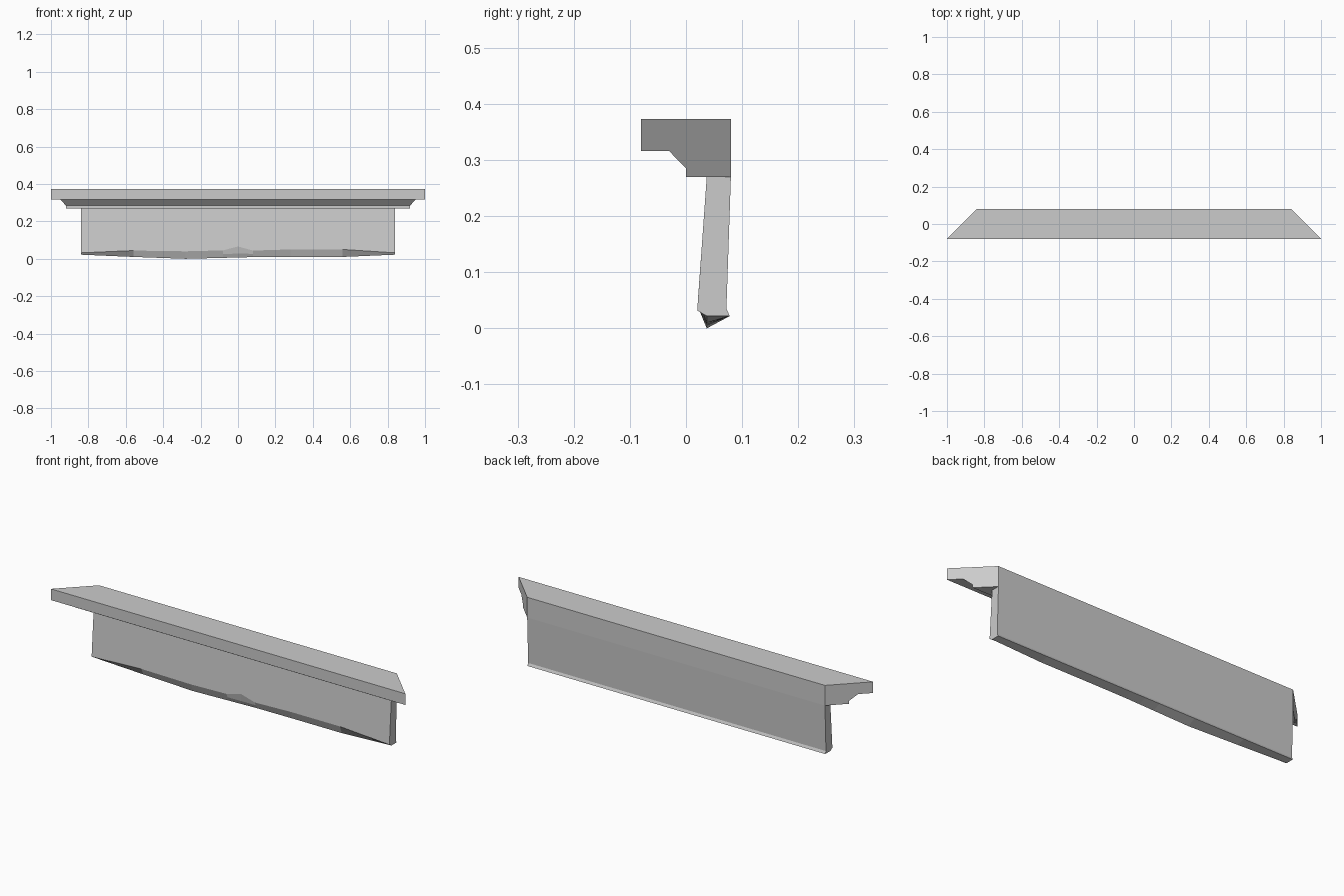
import bpy
import bmesh

cube = bpy.data.objects.get("Cube")
if cube:
    bpy.data.objects.remove(cube, do_unlink=True)

stone = bpy.data.materials.new("pale_grey_stone")
stone.use_nodes = True
colour = (0.6, 0.6, 0.6, 1)
stone.diffuse_color = colour
stone.node_tree.nodes["Principled BSDF"].inputs["Base Color"].default_value = colour


def loft(name, sections):
    """Skin a row of closed cross-sections and cap both ends."""
    bm = bmesh.new()
    rings = [[bm.verts.new(p) for p in section] for section in sections]
    count = len(rings[0])
    for a, b in zip(rings, rings[1:]):
        for i in range(count):
            j = (i + 1) % count
            bm.faces.new((a[i], a[j], b[j], b[i]))
    bm.faces.new(rings[0])
    bm.faces.new(rings[-1])
    bmesh.ops.recalc_face_normals(bm, faces=bm.faces)
    mesh = bpy.data.meshes.new(name)
    bm.to_mesh(mesh)
    bm.free()
    mesh.materials.append(stone)
    obj = bpy.data.objects.new(name, mesh)
    bpy.context.collection.objects.link(obj)
    return obj


# Cornice: moulded profile with ends mitred at 45 degrees
profile = [(-0.08, 0.373), (0.08, 0.373), (0.08, 0.27), (0, 0.27),
           (0, 0.285), (-0.03, 0.316), (-0.08, 0.316)]
loft("cornice", [[(side * (0.92 - y), y, z) for y, z in profile]
                 for side in (-1, 1)])


# Panel: leaning slab with a worn, chipped bottom edge
def panel_section(x, chamfer_z, keel_z):
    chamfer_y = 0.02 + 0.07 * (chamfer_z - 0.032)
    mid = ((chamfer_y + 0.037) / 2, (chamfer_z + keel_z) / 2)
    if x == 0:
        mid = (0.026, 0.028)  # central chip
    points = [(0.08, 0.27), (0.037, 0.27), (chamfer_y, chamfer_z), mid,
              (0.037, keel_z), (0.078, 0.022), (0.072, 0.035)]
    return [(x, y, z) for y, z in points]


# x position, top of chamfer, lowest edge
stations = [(-0.84, 0.032, 0.022), (-0.56, 0.044, 0.01), (-0.28, 0.04, 0),
            (-0.08, 0.045, 0.005), (0, 0.066, 0.007), (0.08, 0.044, 0.009),
            (0.28, 0.05, 0.01), (0.56, 0.05, 0.01), (0.84, 0.032, 0.022)]
loft("panel", [panel_section(*s) for s in stations])
